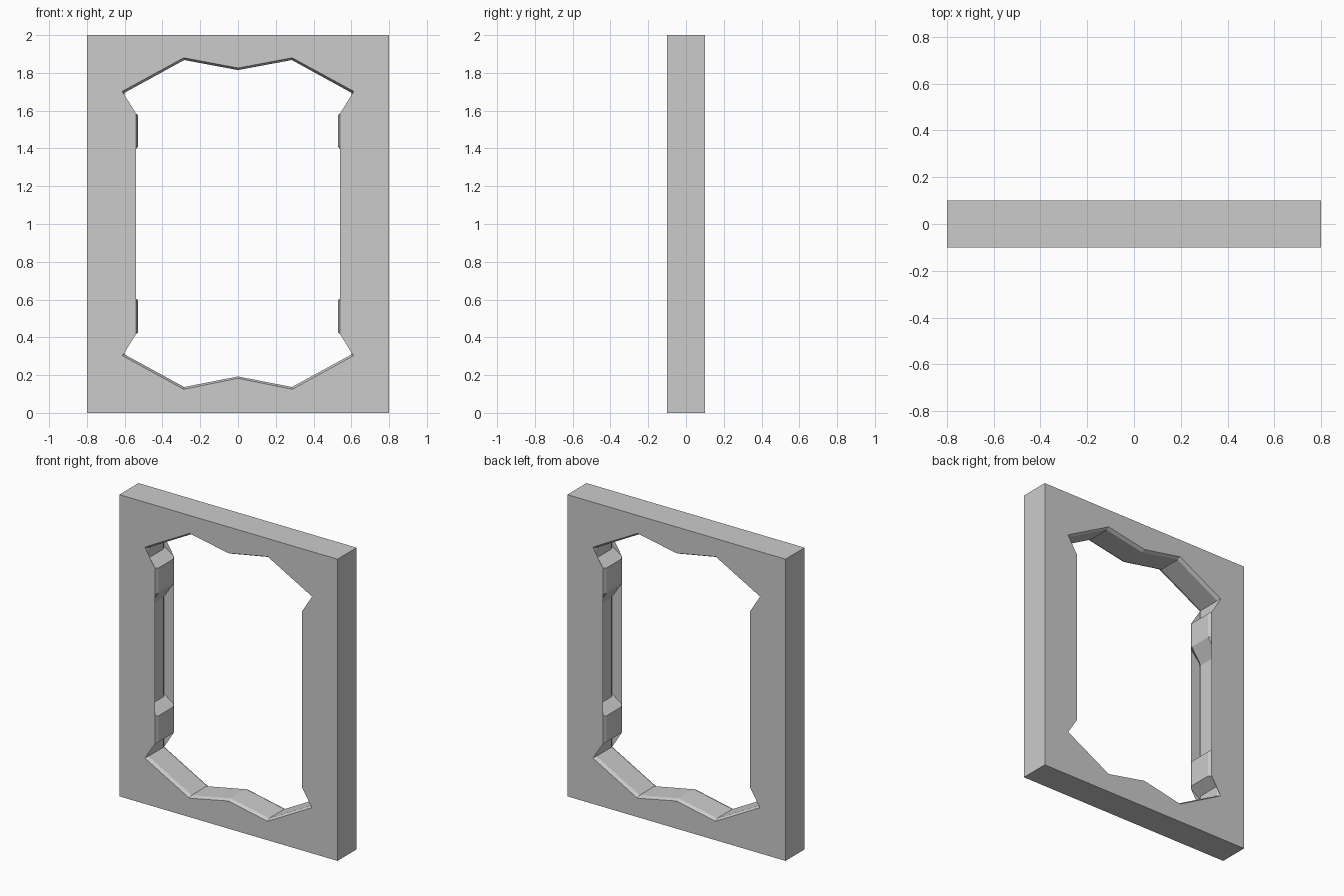
import bpy, bmesh

if "Cube" in bpy.data.objects:
    bpy.data.objects.remove(bpy.data.objects["Cube"])

W, H, D = 0.8, 2.0, 0.1      # half width, height, half depth
CH = 0.022                   # depth of the opening's edge chamfer

# Right half of the opening, top to bottom: outline on the face
rim = [(0, 1.826), (0.287, 1.88), (0.612, 1.703), (0.612, 1.63), (0.54, 1.585),
       (0.54, 1.405), (0.603, 1.368), (0.614, 1.295), (0.612, 0.652), (0.54, 0.605),
       (0.54, 0.417), (0.612, 0.37), (0.612, 0.303), (0.287, 0.125), (0, 0.183)]
# Outline inside the chamfer
throat = [(0, 1.815), (0.285, 1.868), (0.602, 1.694), (0.602, 1.624), (0.53, 1.577),
          (0.53, 1.41), (0.601, 1.305), (0.602, 1.295), (0.602, 0.645), (0.53, 0.597),
          (0.53, 0.424), (0.602, 0.378), (0.602, 0.31), (0.285, 0.137), (0, 0.193)]
border = [(0, H), (W, H), (W, 0), (0, 0)]

bm = bmesh.new()


def row(points, y):
    return [bm.verts.new((x, y, z)) for x, z in points]


def strip(a, b):
    for i in range(len(a) - 1):
        bm.faces.new((a[i], a[i + 1], b[i + 1], b[i]))


# Opening walls: chamfer, straight wall, chamfer
loops = [row(rim, -D), row(throat, -D + CH), row(throat, D - CH), row(rim, D)]
for a, b in zip(loops, loops[1:]):
    strip(a, b)

# Outer sides, then the front and back faces
front, back = row(border, -D), row(border, D)
strip(front, back)
caps = [bm.faces.new(front + loops[0][::-1]), bm.faces.new(back + loops[3][::-1])]
bmesh.ops.triangulate(bm, faces=caps)

# Mirror the half across x = 0
geom = bm.verts[:] + bm.edges[:] + bm.faces[:]
bmesh.ops.mirror(bm, geom=geom, axis='X', merge_dist=0.0001)
bmesh.ops.remove_doubles(bm, verts=bm.verts[:], dist=0.0001)
bmesh.ops.recalc_face_normals(bm, faces=bm.faces[:])
bmesh.ops.dissolve_limit(bm, angle_limit=0.001, verts=bm.verts[:], edges=bm.edges[:])

mesh = bpy.data.meshes.new("window_frame")
bm.to_mesh(mesh)
bm.free()
bpy.context.collection.objects.link(bpy.data.objects.new("window_frame", mesh))
